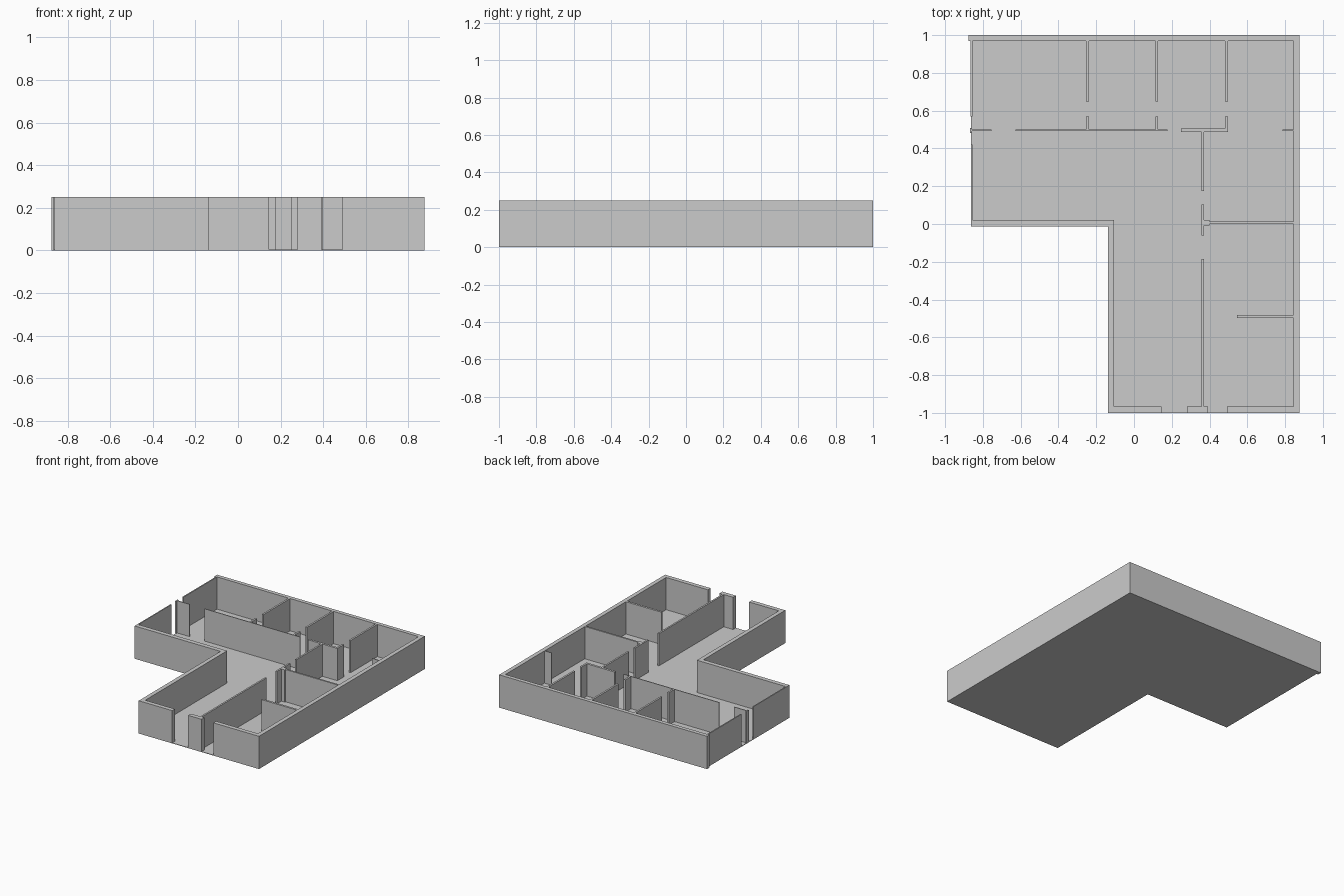
import bpy, bmesh

if "Cube" in bpy.data.objects:
    bpy.data.objects.remove(bpy.data.objects["Cube"])

TOP = 0.25      # wall height
FLOOR = 0.004   # floor slab thickness


def prism(name, outline, z0, z1):
    """Extrude a flat outline (counter-clockwise) from z0 to z1."""
    bm = bmesh.new()
    face = bm.faces.new([bm.verts.new((x, y, z0)) for x, y in outline])
    ext = bmesh.ops.extrude_face_region(bm, geom=[face])
    verts = [g for g in ext["geom"] if isinstance(g, bmesh.types.BMVert)]
    bmesh.ops.translate(bm, verts=verts, vec=(0, 0, z1 - z0))
    bmesh.ops.recalc_face_normals(bm, faces=bm.faces)
    mesh = bpy.data.meshes.new(name)
    bm.to_mesh(mesh)
    bm.free()
    obj = bpy.data.objects.new(name, mesh)
    bpy.context.collection.objects.link(obj)
    return obj


def wall(name, x0, x1, y0, y1):
    return prism(name, [(x0, y0), (x1, y0), (x1, y1), (x0, y1)], FLOOR, TOP)


# L-shaped floor slab
prism("floor", [(-0.138, -1), (0.877, -1), (0.877, 1), (-0.877, 1), (-0.877, 0.97),
                (-0.863, 0.97), (-0.863, -0.014), (-0.138, -0.014)], 0, FLOOR)

# Outer wall: back and right sides, returning along the front to the door
prism("outer_wall_right", [(0.492, -1), (0.877, -1), (0.877, 1), (-0.877, 1), (-0.877, 0.97),
                           (0.845, 0.97), (0.845, -0.967), (0.492, -0.967)], FLOOR, TOP)

# Outer wall: left wing, inner corner and front up to the first door
prism("outer_wall_left", [(-0.863, -0.014), (-0.138, -0.014), (-0.138, -1), (0.145, -1),
                          (0.145, -0.967), (-0.106, -0.967), (-0.106, 0.02), (-0.855, 0.02),
                          (-0.855, 0.42), (-0.863, 0.42)], FLOOR, TOP)

# Pier between the two front doors, and the remaining left side pieces
wall("front_pier", 0.28, 0.393, -1, -0.967)
wall("left_wall_back", -0.865, -0.856, 0.568, 0.97)
wall("left_door_post", -0.868, -0.858, 0.482, 0.508)

# Partitions dividing the back rooms, each with a doorway
for i, x in enumerate((-0.246, 0.121, 0.49)):
    wall(f"back_partition_{i}", x - 0.007, x + 0.007, 0.648, 0.97)
    wall(f"back_partition_stub_{i}", x - 0.007, x + 0.007, 0.505 if i == 2 else 0.499, 0.568)

# Thin corridor wall in front of the back rooms
for i, (x0, x1) in enumerate(((-0.858, -0.755), (-0.627, 0.178), (0.785, 0.845))):
    wall(f"corridor_wall_{i}", x0, x1, 0.493, 0.499)
wall("corridor_wall_thick", 0.248, 0.497, 0.488, 0.505)

# Central spine wall with two doorways
for i, (y0, y1) in enumerate(((-0.967, -0.185), (-0.06, 0.102), (0.175, 0.488))):
    wall(f"spine_wall_{i}", 0.358, 0.371, y0, y1)

# Cross walls of the right-hand rooms
wall("cross_wall_post", 0.371, 0.4, -0.008, 0.022)
wall("cross_wall_middle", 0.4, 0.845, 0.0, 0.013)
wall("cross_wall_front", 0.545, 0.845, -0.498, -0.482)
